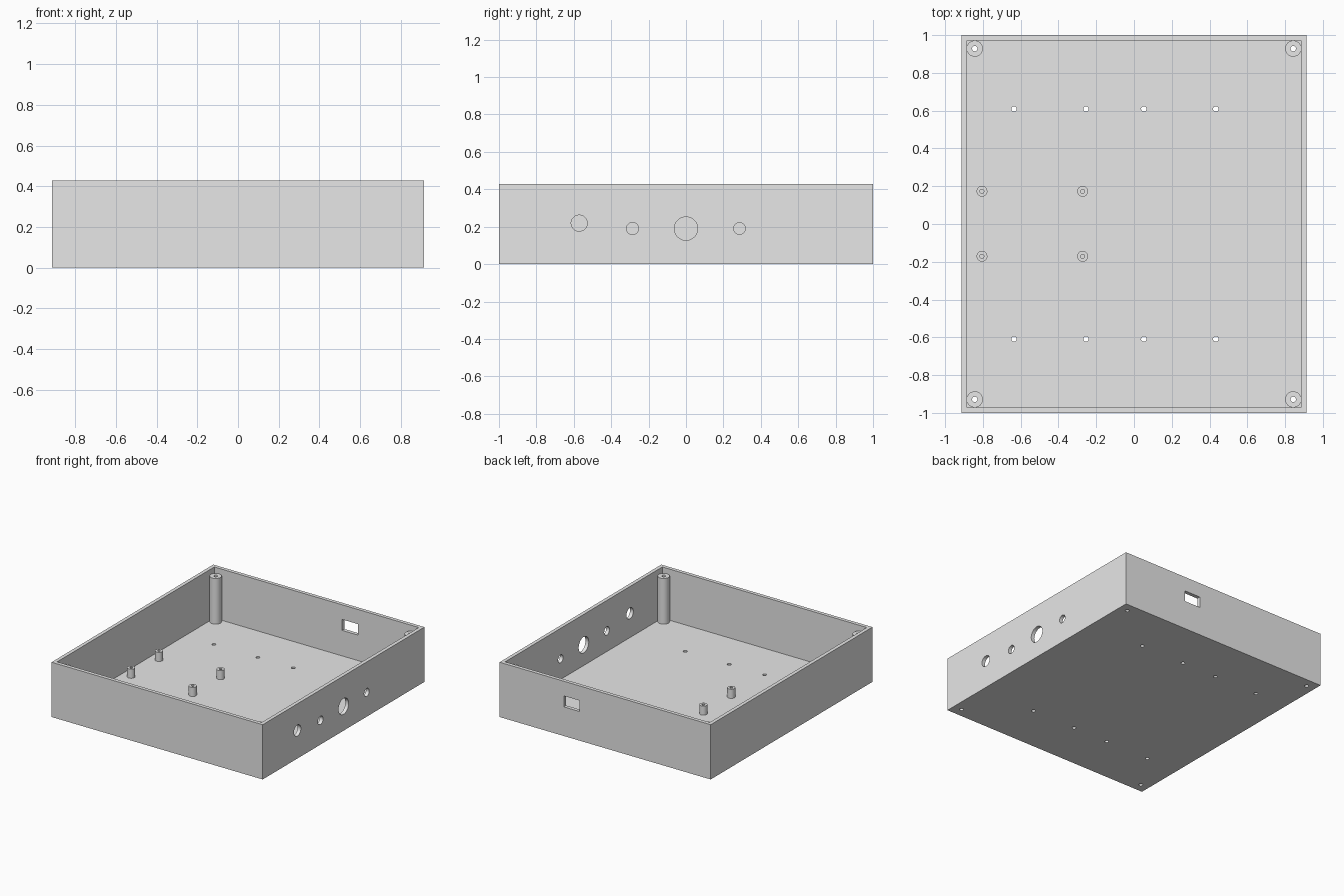
import bpy
import bmesh
import math
from mathutils import Matrix, Vector

if "Cube" in bpy.data.objects:
    bpy.data.objects.remove(bpy.data.objects["Cube"], do_unlink=True)

# Main dimensions
HALF_X, HALF_Y, HEIGHT = 0.914, 1.0, 0.4286
WALL = 0.0286
SCREW_R = 0.0143
CORNERS = [(sx * 0.843, sy * 0.9286) for sx in (-1, 1) for sy in (-1, 1)]

grey = bpy.data.materials.new("plain grey")
grey.use_nodes = True
grey.diffuse_color = (0.8, 0.8, 0.8, 1)
grey.node_tree.nodes["Principled BSDF"].inputs["Base Color"].default_value = (0.8, 0.8, 0.8, 1)


def make_object(name, bm):
    bmesh.ops.recalc_face_normals(bm, faces=bm.faces)
    mesh = bpy.data.meshes.new(name)
    bm.to_mesh(mesh)
    bm.free()
    mesh.materials.append(grey)
    obj = bpy.data.objects.new(name, mesh)
    bpy.context.collection.objects.link(obj)
    return obj


def add_box(bm, low, high):
    low, high = Vector(low), Vector(high)
    size = high - low
    matrix = Matrix.Translation((low + high) / 2) @ Matrix.Diagonal((*size, 1))
    bmesh.ops.create_cube(bm, size=1, matrix=matrix)


def add_cylinder(bm, centre, radius, depth, axis="Z"):
    matrix = Matrix.Translation(centre)
    if axis == "X":
        matrix = matrix @ Matrix.Rotation(math.pi / 2, 4, "Y")
    bmesh.ops.create_cone(bm, cap_ends=True, segments=32, radius1=radius,
                          radius2=radius, depth=depth, matrix=matrix)


def cut(target, cutter):
    """Subtract the cutter, keep the result and discard the cutter."""
    mod = target.modifiers.new("cut", "BOOLEAN")
    mod.operation, mod.solver, mod.object = "DIFFERENCE", "EXACT", cutter
    graph = bpy.context.evaluated_depsgraph_get()
    result = bpy.data.meshes.new_from_object(target.evaluated_get(graph))
    target.modifiers.clear()
    target.data = result
    bpy.data.objects.remove(cutter, do_unlink=True)
    bpy.context.view_layer.update()


def make_post(name, x, y, radius, bore, top):
    """Hollow round post standing on the floor."""
    bm = bmesh.new()
    profile = [(radius, WALL), (radius, top), (bore, top), (bore, WALL)]
    verts = [bm.verts.new((x + r, y, z)) for r, z in profile]
    edges = [bm.edges.new((verts[i - 1], verts[i])) for i in range(4)]
    bmesh.ops.spin(bm, geom=verts + edges, cent=(x, y, 0), axis=(0, 0, 1),
                   angle=math.tau, steps=32)
    bmesh.ops.remove_doubles(bm, verts=bm.verts, dist=0.0001)
    return make_object(name, bm)


# Open tray: floor and four walls
bm = bmesh.new()
add_box(bm, (-HALF_X, -HALF_Y, 0), (HALF_X, HALF_Y, HEIGHT))
tray = make_object("enclosure_tray", bm)

bm = bmesh.new()
add_box(bm, (WALL - HALF_X, WALL - HALF_Y, WALL), (HALF_X - WALL, HALF_Y - WALL, 1))
cut(tray, make_object("cavity_cutter", bm))

# Openings: floor screw holes, side sockets and rear window
bm = bmesh.new()
floor_holes = [(x, y) for x in (-0.635, -0.254, 0.052, 0.433) for y in (-0.609, 0.609)]
for x, y in CORNERS + floor_holes:
    add_cylinder(bm, (x, y, WALL / 2), SCREW_R, WALL * 2)
for y, z, radius in [(-0.571, 0.219, 0.043), (-0.286, 0.19, 0.0325),
                     (0, 0.19, 0.0625), (0.286, 0.19, 0.031)]:
    add_cylinder(bm, (HALF_X - WALL / 2, y, z), radius, WALL * 2, "X")
add_box(bm, (0.22, HALF_Y - WALL * 1.5, 0.228), (0.358, HALF_Y + WALL, 0.314))
cut(tray, make_object("opening_cutter", bm))

# Tall corner posts and short board standoffs
parts = [tray]
for x, y in CORNERS:
    parts.append(make_post("corner_post", x, y, 0.0428, SCREW_R, 0.386))
for x in (-0.805, -0.272):
    for y in (-0.171, 0.173):
        parts.append(make_post("board_standoff", x, y, 0.0286, 0.0107, 0.1))

# Smooth round surfaces while keeping the edges crisp
bpy.context.view_layer.update()
bpy.ops.object.select_all(action="DESELECT")
for part in parts:
    part.select_set(True)
bpy.context.view_layer.objects.active = tray
bpy.ops.object.shade_smooth_by_angle(angle=math.radians(30))
